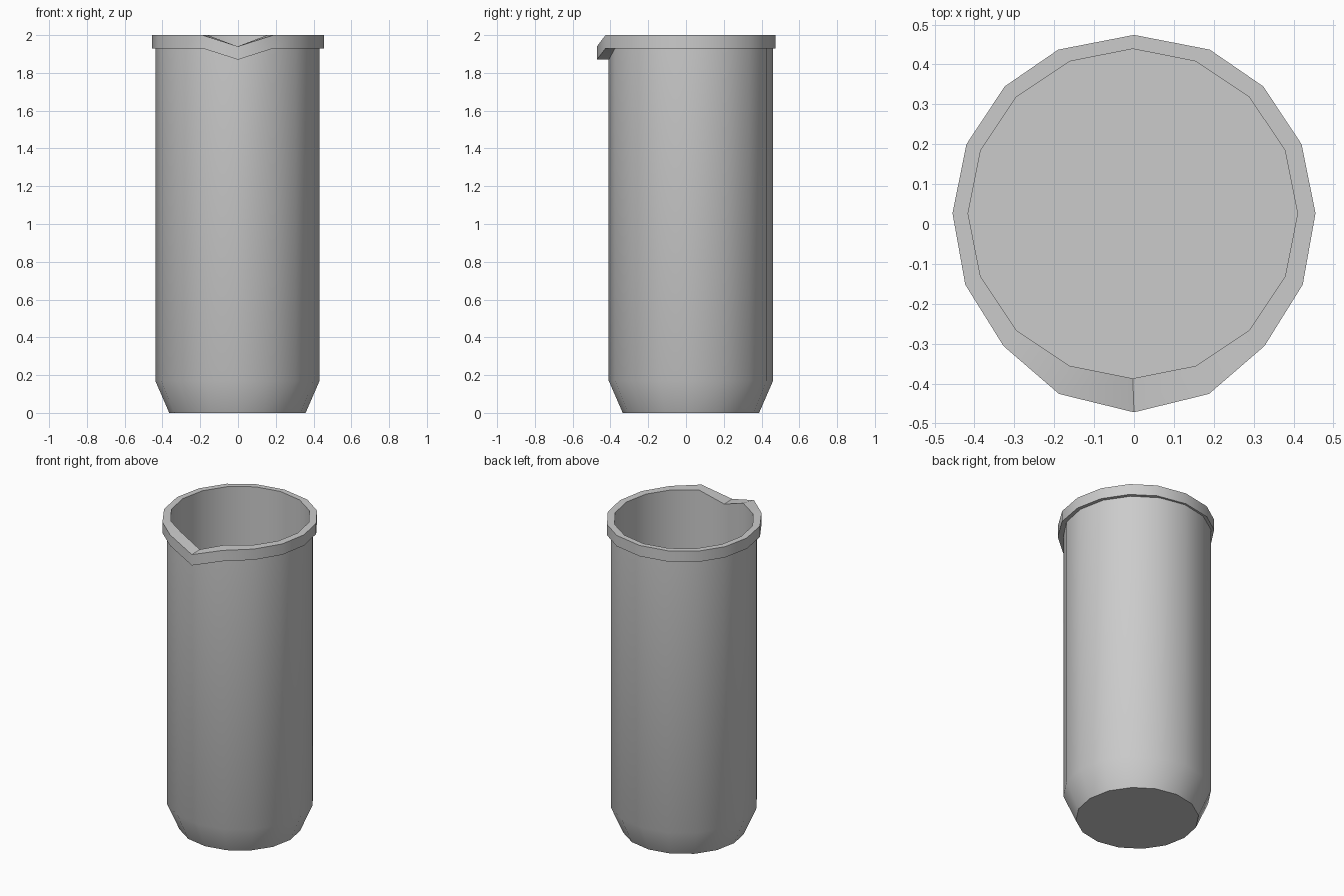
import bpy, bmesh, math

cube = bpy.data.objects.get("Cube")
if cube:
    bpy.data.objects.remove(cube, do_unlink=True)

SIDES = 16
CX, CY = -0.003, 0.026


def material(name, color):
    mat = bpy.data.materials.new(name)
    mat.use_nodes = True
    mat.diffuse_color = color
    mat.node_tree.nodes["Principled BSDF"].inputs["Base Color"].default_value = color
    return mat


def circle(radius, z, spout_z=None):
    """Ring of points starting at the front, where the spout dips."""
    ring = []
    for i in range(SIDES):
        a = math.tau * i / SIDES - math.pi / 2
        h = spout_z if i == 0 and spout_z is not None else z
        ring.append((CX + radius * math.cos(a), CY + radius * math.sin(a), h))
    return ring


# Half outline of the rim from spout tip to back, mirrored to the other side
half_rim = [(0, -0.472), (0.188, -0.426), (0.327, -0.306), (0.423, -0.152),
            (0.455, 0.027), (0.42, 0.2), (0.324, 0.345), (0.19, 0.437), (0, 0.474)]
outline = half_rim + [(-x, y) for x, y in half_rim[-2:0:-1]]


def rim_ring(z, spout_z):
    return [(x, y, spout_z if i == 0 else z) for i, (x, y) in enumerate(outline)]


# Wall profile: base, bevel, outer wall, rim, then down the inside to the floor
rings = [
    circle(0.361, 0),
    circle(0.435, 0.17),
    circle(0.435, 1.93, 1.87),
    rim_ring(1.93, 1.87),
    rim_ring(2.0, 1.94),
    circle(0.413, 2.0, 1.94),
    circle(0.413, 0.17),
]

bm = bmesh.new()
loops = [[bm.verts.new(p) for p in ring] for ring in rings]
for low, high in zip(loops, loops[1:]):
    for i in range(SIDES):
        j = (i + 1) % SIDES
        bm.faces.new((low[i], low[j], high[j], high[i]))
bm.faces.new(loops[0][::-1])
bm.faces.new(loops[-1])
bmesh.ops.recalc_face_normals(bm, faces=bm.faces)

mesh = bpy.data.meshes.new("beaker")
bm.to_mesh(mesh)
bm.free()
mesh.materials.append(material("light grey", (0.6, 0.6, 0.6, 1)))
beaker = bpy.data.objects.new("beaker", mesh)
bpy.context.collection.objects.link(beaker)

# Smooth walls with crisp rim and base edges
bpy.ops.object.select_all(action="DESELECT")
beaker.select_set(True)
bpy.context.view_layer.objects.active = beaker
bpy.ops.object.shade_smooth_by_angle(angle=math.radians(30))
